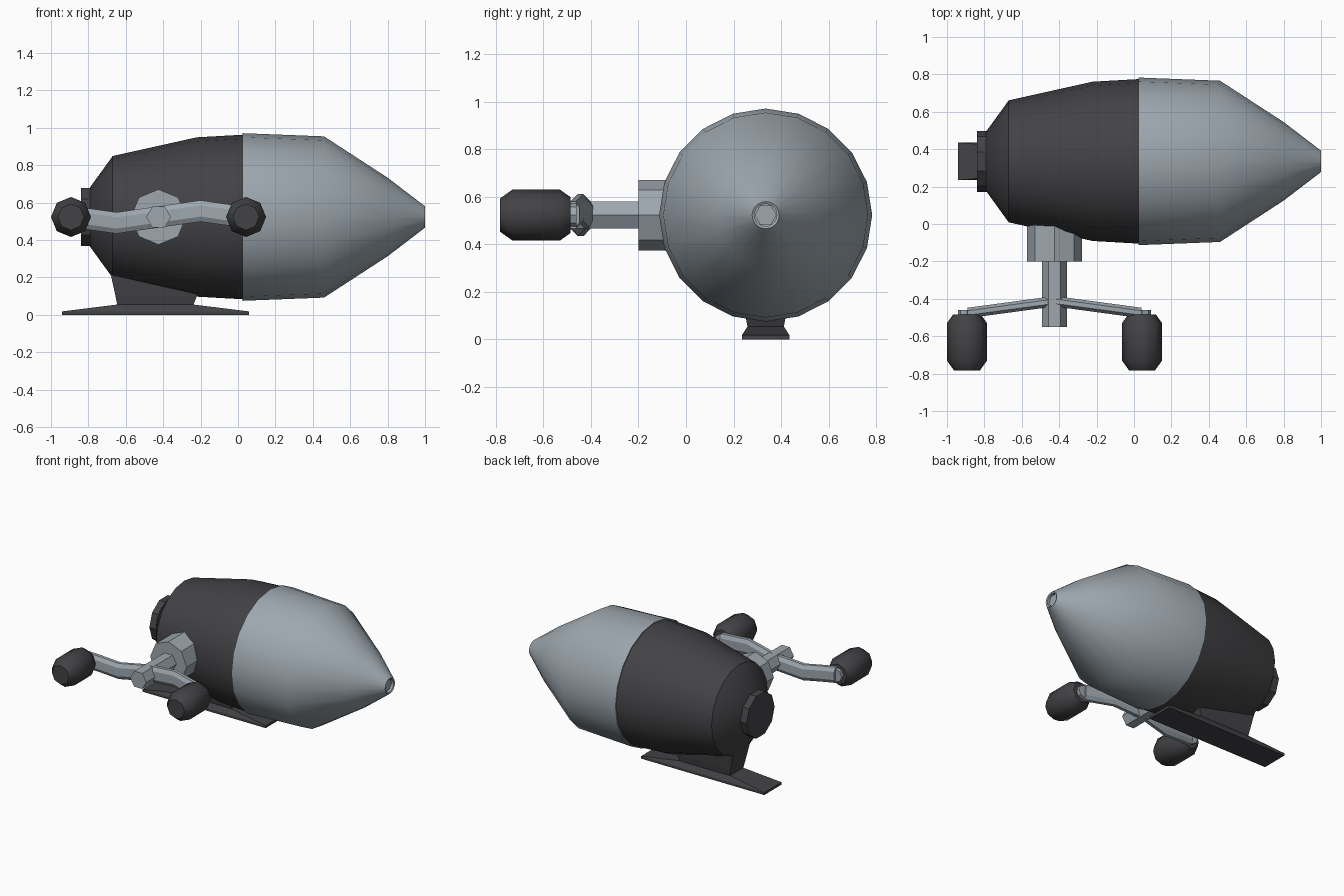
import bpy, bmesh, math
from mathutils import Vector

if "Cube" in bpy.data.objects:
    bpy.data.objects.remove(bpy.data.objects["Cube"])


def material(name, rgb):
    m = bpy.data.materials.new(name)
    m.diffuse_color = (*rgb, 1)
    m.use_nodes = True
    m.node_tree.nodes["Principled BSDF"].inputs["Base Color"].default_value = m.diffuse_color
    return m


DARK = material("dark_graphite", (0.055, 0.053, 0.058))
SILVER = material("silver_grey", (0.34, 0.39, 0.43))
AXIS_Y, AXIS_Z = 0.335, 0.523      # centre line of the body
CRANK_X = -0.425                   # centre line of the crank


def finish(name, rings, mat, angle):
    """Skin a list of equal-sized point rings and cap both ends."""
    bm = bmesh.new()
    vs = [[bm.verts.new(p) for p in ring] for ring in rings]
    n = len(vs[0])
    for a, b in zip(vs, vs[1:]):
        for i in range(n):
            j = (i + 1) % n
            bm.faces.new((a[i], a[j], b[j], b[i]))
    bm.faces.new(vs[0][::-1])
    bm.faces.new(vs[-1])
    bmesh.ops.recalc_face_normals(bm, faces=bm.faces)
    me = bpy.data.meshes.new(name)
    bm.to_mesh(me)
    bm.free()
    me.materials.append(mat)
    ob = bpy.data.objects.new(name, me)
    bpy.context.collection.objects.link(ob)
    if angle:
        me.shade_smooth()
        me.set_sharp_from_angle(angle=math.radians(angle))
    return ob


def lathe(name, profile, sides, axis, centre, mat, angle=40):
    """Turn (position, radius) pairs about the x or y axis."""
    rings = []
    for pos, r in profile:
        ring = []
        for i in range(sides):
            t = 2 * math.pi * i / sides
            u, z = centre[0] + r * math.cos(t), centre[1] + r * math.sin(t)
            ring.append(Vector((pos, u, z) if axis == 'x' else (u, pos, z)))
        rings.append(ring)
    return finish(name, rings, mat, angle)


# Body: dark rear shell, silver nose cone with a recessed tip, rear collar
body = (AXIS_Y, AXIS_Z)
lathe("rear_shell", [(-0.79, 0.16), (-0.67, 0.326), (-0.22, 0.426), (0.03, 0.44)],
      20, 'x', body, DARK)
lathe("nose_cone", [(0.025, 0.448), (0.46, 0.431), (0.80, 0.21), (1.0, 0.057),
                    (0.995, 0.047), (0.95, 0.047)], 20, 'x', body, SILVER)
lathe("nose_tip_insert", [(0.94, 0.046), (0.98, 0.046)], 6, 'x', body, SILVER, 0)
lathe("rear_collar", [(-0.84, 0.163), (-0.76, 0.163)], 10, 'x', body, DARK, 30)


# Mounting foot and its stem, as stacked rectangles
def stack(name, levels):
    rings = [[(x0, AXIS_Y - w, z), (x1, AXIS_Y - w, z), (x1, AXIS_Y + w, z), (x0, AXIS_Y + w, z)]
             for z, x0, x1, w in levels]
    finish(name, rings, DARK, 0)


stack("foot_plate", [(0, -0.94, 0.06, 0.1), (0.018, -0.94, 0.06, 0.1),
                     (0.055, -0.645, -0.24, 0.076)])
stack("foot_stem", [(0.05, -0.645, -0.24, 0.076), (0.1, -0.655, -0.22, 0.085),
                    (0.26, -0.69, -0.16, 0.1)])

# Crank boss and shaft
crank = (CRANK_X, AXIS_Z)
lathe("crank_boss", [(0.0, 0.148), (-0.2, 0.148)], 8, 'y', crank, SILVER, 30)
lathe("crank_shaft", [(0.05, 0.066), (-0.55, 0.066)], 6, 'y', crank, SILVER, 0)

# S-shaped crank arm, symmetric under a half turn about the shaft
half = [(0.0, 0.0), (0.225, 0.032), (0.365, 0.012), (0.465, 0.0)]
path = [(-d, -h) for d, h in half[:0:-1]] + half
section = [(0.028, 0.03), (0.012, 0.057), (-0.012, 0.057), (-0.028, 0.03),
           (-0.028, -0.03), (-0.012, -0.057), (0.012, -0.057), (0.028, -0.03)]
arm = []
for d, h in path:
    y = -0.413 - 0.135 * abs(d)
    arm.append([(CRANK_X + d, y + a, AXIS_Z + h + b) for a, b in section])
finish("crank_arm", arm, SILVER, 25)

# Grips on short posts at both ends of the arm
for side, label in ((-1, "left"), (1, "right")):
    c = (CRANK_X + side * 0.468, AXIS_Z)
    lathe(label + "_grip_post", [(-0.46, 0.048), (-0.52, 0.048)], 8, 'y', c, SILVER, 30)
    lathe(label + "_grip", [(-0.485, 0.075), (-0.53, 0.107), (-0.73, 0.107), (-0.782, 0.07)],
          8, 'y', c, DARK, 50)
